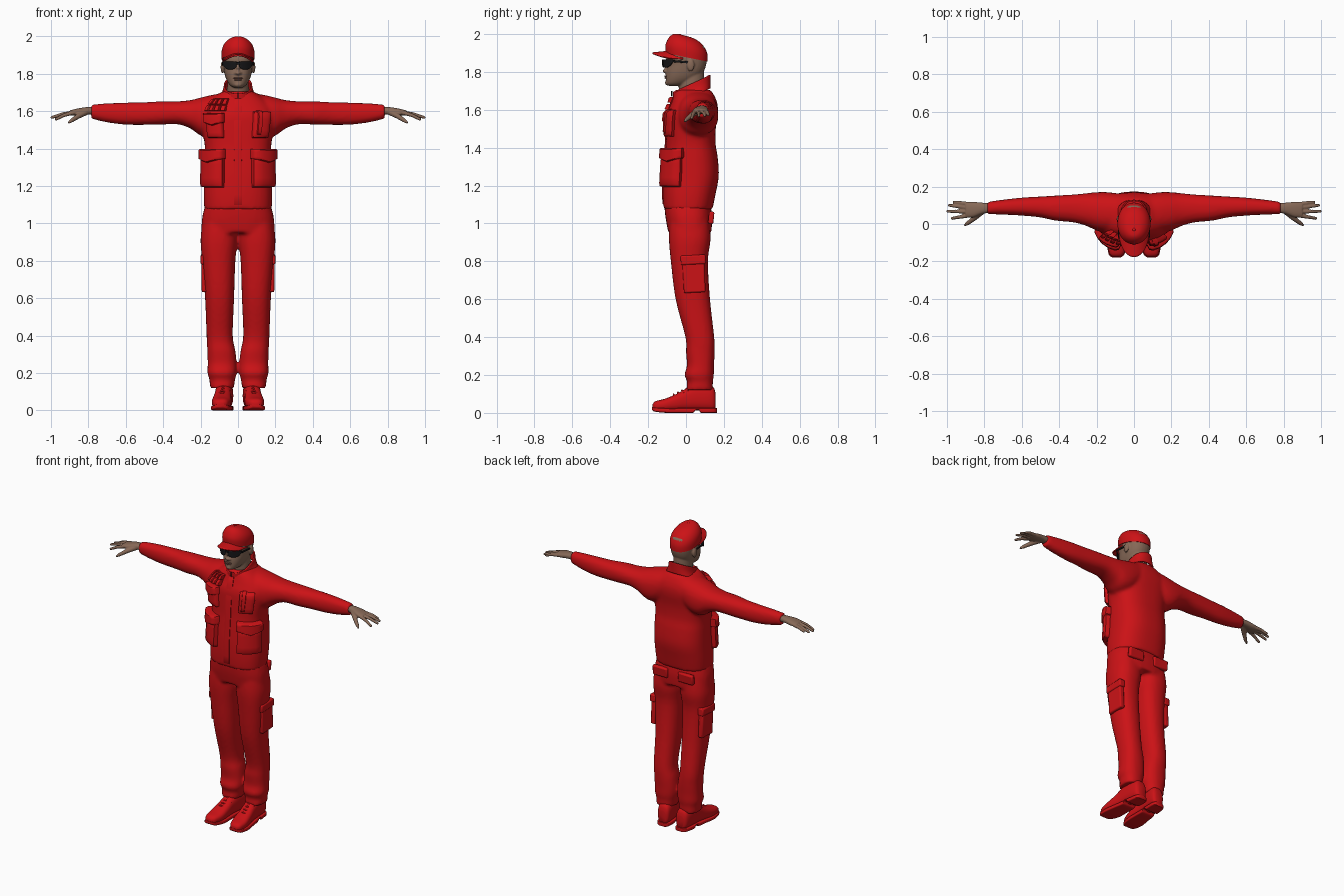
import bpy, bmesh, math
from mathutils import Vector, Matrix

if "Cube" in bpy.data.objects:
    bpy.data.objects.remove(bpy.data.objects["Cube"])


def material(name, rgb, rough=0.7):
    m = bpy.data.materials.new(name)
    m.use_nodes = True
    m.diffuse_color = (*rgb, 1)
    node = m.node_tree.nodes["Principled BSDF"]
    node.inputs["Base Color"].default_value = (*rgb, 1)
    node.inputs["Roughness"].default_value = rough
    return m


RED = material("red cloth", (0.6, 0.006, 0.008))
SKIN = material("brown skin", (0.24, 0.14, 0.095))
LIP = material("dark lip", (0.17, 0.08, 0.06))
BLACK = material("black plastic", (0.008, 0.008, 0.009))


def outline(ring, ang, n):
    """Point on a superellipse bounded by a0..a1 and b0..b1."""
    _, a0, a1, b0, b1 = ring
    c, s = math.cos(ang), math.sin(ang)
    return ((a0 + a1) / 2 + (a1 - a0) / 2 * math.copysign(abs(c) ** (2 / n), c),
            (b0 + b1) / 2 + (b1 - b0) / 2 * math.copysign(abs(s) ** (2 / n), s))


def smooth_rings(rings, steps=4):
    """Catmull-Rom resampling of a list of rings."""
    out, last = [], len(rings) - 1
    for i in range(last):
        p = [rings[max(0, min(last, i + k))] for k in (-1, 0, 1, 2)]
        for j in range(steps):
            t = j / steps
            out.append([(2 * b + (c - a) * t + (2 * a - 5 * b + 4 * c - d) * t * t
                         + (3 * b - a - 3 * c + d) * t ** 3) / 2 for a, b, c, d in zip(*p)])
    return out + [list(rings[-1])]


def skin_loops(bm, loops, cap=True):
    rows = [[bm.verts.new(p) for p in loop] for loop in loops]
    for r, q in zip(rows, rows[1:]):
        for i in range(len(r)):
            j = (i + 1) % len(r)
            bm.faces.new((r[i], r[j], q[j], q[i]))
    if cap:
        bm.faces.new(rows[0])
        bm.faces.new(rows[-1])


def loft(bm, axis, rings, n=2.3, k=32, cap=True):
    place = {"x": lambda t, a, b: (t, a, b), "y": lambda t, a, b: (a, t, b),
             "z": lambda t, a, b: (a, b, t)}[axis]
    skin_loops(bm, [[place(r[0], *outline(r, math.tau * i / k, n)) for i in range(k)]
                    for r in smooth_rings(rings)], cap)


def even(rows):
    """Rings symmetric in x, from (height, half width, front, back)."""
    return [(z, -w, w, f, b) for z, w, f, b in rows]


def tube(bm, pts, radii, k=10):
    pts = [Vector(p) for p in pts]
    loops = []
    for i, p in enumerate(pts):
        q = (pts[min(i + 1, len(pts) - 1)] - pts[max(i - 1, 0)]).to_track_quat("Z", "Y")
        loops.append([p + q @ Vector((radii[i] * math.cos(math.tau * j / k),
                                      radii[i] * math.sin(math.tau * j / k), 0)) for j in range(k)])
    skin_loops(bm, loops)


def ball(bm, loc, size):
    bmesh.ops.create_uvsphere(bm, u_segments=16, v_segments=10, radius=1,
                              matrix=Matrix.Translation(loc) @ Matrix.Diagonal((*size, 1)))


def box(bm, loc, size, tilt=0.0):
    bmesh.ops.create_cube(bm, size=1, matrix=Matrix.Translation(loc)
                          @ Matrix.Rotation(tilt, 4, "X") @ Matrix.Diagonal((*size, 1)))


def sheet(bm, f, us, vs):
    rows = [[bm.verts.new(f(u, v)) for u in us] for v in vs]
    for r, q in zip(rows, rows[1:]):
        for i in range(len(us) - 1):
            bm.faces.new((r[i], r[i + 1], q[i + 1], q[i]))


def mirror(bm):
    got = bmesh.ops.duplicate(bm, geom=bm.verts[:] + bm.edges[:] + bm.faces[:])["geom"]
    for v in got:
        if isinstance(v, bmesh.types.BMVert):
            v.co.x *= -1


def finish(name, bm, mat, voxel=0, thick=0, bevel=0, smooth=4):
    bmesh.ops.recalc_face_normals(bm, faces=bm.faces[:])
    mesh = bpy.data.meshes.new(name)
    bm.to_mesh(mesh)
    bm.free()
    ob = bpy.data.objects.new(name, mesh)
    bpy.context.collection.objects.link(ob)
    mesh.materials.append(mat)
    bpy.ops.object.select_all(action="DESELECT")
    bpy.context.view_layer.objects.active = ob
    ob.select_set(True)
    bpy.ops.object.shade_smooth_by_angle(angle=math.radians(50))
    if thick:
        ob.modifiers.new("thickness", "SOLIDIFY").thickness = thick
    if bevel:
        b = ob.modifiers.new("round edges", "BEVEL")
        b.width, b.segments = bevel, 2
    if voxel:
        r = ob.modifiers.new("fuse", "REMESH")
        r.mode, r.voxel_size, r.use_smooth_shade = "VOXEL", voxel, True
        s = ob.modifiers.new("soften", "SMOOTH")
        s.factor, s.iterations = 0.5, smooth
    return ob


# Jacket: sleeves and body fused into one garment
TORSO = even([(1.075, .18, -.118, .14), (1.15, .183, -.122, .155), (1.25, .18, -.12, .173),
              (1.35, .178, -.112, .167), (1.42, .178, -.106, .156), (1.5, .19, -.103, .157),
              (1.58, .2, -.098, .168), (1.63, .18, -.08, .166), (1.67, .14, -.066, .152),
              (1.705, .085, -.056, .13)])
bm = bmesh.new()
loft(bm, "x", [(.06, -.03, .16, 1.52, 1.7), (.14, -.045, .17, 1.47, 1.687), (.2, -.035, .17, 1.47, 1.673),
               (.25, -.012, .165, 1.505, 1.66), (.32, .008, .158, 1.53, 1.653), (.42, .018, .152, 1.528, 1.652),
               (.5, .035, .147, 1.527, 1.648), (.6, .045, .141, 1.528, 1.646), (.7, .05, .13, 1.54, 1.642),
               (.785, .053, .118, 1.56, 1.636)])
mirror(bm)
loft(bm, "z", TORSO, 2.5, 48)
finish("jacket", bm, RED, voxel=.011)

# Standing collar, higher at the back
bm = bmesh.new()
loft(bm, "z", even([(1.655, .1, -.068, .13), (1.69, .082, -.068, .13), (1.725, .075, -.07, .13)]), cap=False)
for v in bm.verts:
    v.co.z += .45 * v.co.y
finish("collar", bm, RED, thick=.008)

# Pockets that follow the curve of the jacket
FINE = smooth_rings(TORSO, 10)
EDGE = (0, .04, .12, .3, .5, .7, .88, .96, 1)


def patch(bm, a0, a1, z0, z1, thick, dip=0.0):
    def point(u, v):
        z = z0 + (z1 - z0) * v - dip * (1 - abs(2 * u - 1)) * (1 - v)
        ang = math.radians(a0 + (a1 - a0) * u)
        x, y = outline(min(FINE, key=lambda r: abs(r[0] - z)), ang, 2.5)
        rim = min(u, v, 1 - u, 1 - v)
        off = -.015 if rim <= 0 else thick * (.75 if rim < .1 else 1)
        return (x + off * math.cos(ang), y + off * math.sin(ang), z)
    sheet(bm, point, EDGE, EDGE)


bm = bmesh.new()
patch(bm, -72, -14, 1.19, 1.37, .034)
patch(bm, -74, -11, 1.345, 1.4, .044, .025)
mirror(bm)
finish("lower_pockets", bm, RED)

bm = bmesh.new()
patch(bm, -72, -38, 1.455, 1.6, .024)
patch(bm, -66, -58, 1.47, 1.605, .032)
finish("left_chest_pocket", bm, RED)

bm = bmesh.new()
patch(bm, -142, -108, 1.455, 1.56, .024)
patch(bm, -144, -106, 1.54, 1.59, .034, .02)
finish("right_chest_pocket", bm, RED)

bm = bmesh.new()
for row in range(2):
    for i in range(4):
        a = -142 + 10 * i
        patch(bm, a, a + 8, 1.6 + .036 * row, 1.632 + .036 * row, .026)
finish("shoulder_pouches", bm, RED)

bm = bmesh.new()
patch(bm, -94, -86, 1.08, 1.69, .005)
finish("zip_placket", bm, RED)
bm = bmesh.new()
box(bm, (0, -.075, 1.685), (.008, .006, .03))
finish("zip_pull", bm, BLACK, bevel=.002)

# Trousers: legs and hips fused
bm = bmesh.new()
loft(bm, "z", [(1.03, .01, .185, -.085, .12), (.92, .002, .2, -.09, .13), (.8, .014, .192, -.08, .116),
               (.6, .021, .176, -.055, .127), (.4, .028, .168, -.003, .149), (.32, .014, .164, .0, .151),
               (.25, .007, .162, .005, .148), (.2, .007, .163, -.008, .147), (.165, .016, .153, .006, .142),
               (.12, .022, .15, .0, .142)])
mirror(bm)
loft(bm, "z", even([(1.1, .175, -.115, .13), (1.03, .192, -.108, .138), (.95, .197, -.093, .134)]), 2.5)
finish("trousers", bm, RED, voxel=.011, smooth=3)

bm = bmesh.new()
box(bm, (.177, .042, .725), (.034, .115, .18), .05)
box(bm, (.179, .038, .808), (.042, .132, .05), .05)
mirror(bm)
finish("leg_pockets", bm, RED, bevel=.008)
bm = bmesh.new()
box(bm, (.095, .133, 1.03), (.11, .028, .065), -.1)
mirror(bm)
finish("back_pocket_flaps", bm, RED, bevel=.008)

# Boots: uppers, soles and laces, turned slightly outward


def foot(y, half, z0, z1):
    return (y, .08 - half, .08 + half, z0, z1)


def turn_out(bm):
    for v in bm.verts:
        v.co.x -= .08 * v.co.y
    mirror(bm)


bm = bmesh.new()
loft(bm, "y", [foot(-.176, .018, .02, .046), foot(-.16, .038, .012, .062), foot(-.11, .051, .01, .075),
               foot(-.05, .049, .01, .1), foot(.0, .045, .012, .128), foot(.05, .046, .012, .15),
               foot(.11, .046, .01, .15), foot(.145, .04, .01, .135), foot(.157, .025, .02, .1)], 2.6)
turn_out(bm)
finish("boots", bm, RED)
bm = bmesh.new()
loft(bm, "y", [foot(-.18, .02, .016, .032), foot(-.162, .042, .006, .028), foot(-.1, .056, .0, .025),
               foot(-.03, .052, .0, .025), foot(.035, .047, .0, .025), foot(.05, .047, .014, .025),
               foot(.07, .048, .014, .025), foot(.08, .048, .0, .025), foot(.145, .043, .0, .025),
               foot(.163, .026, .0, .025)], 6)
turn_out(bm)
finish("soles", bm, RED)
bm = bmesh.new()
for i in range(4):
    y, z = -.065 + .022 * i, .095 + .0105 * i
    tube(bm, [(.045, y + .012, z - .012), (.08, y, z + .002), (.115, y + .012, z - .012)], [.005] * 3, 8)
turn_out(bm)
finish("laces", bm, RED)

# Hands: palm, four fingers and a thumb
bm = bmesh.new()
loft(bm, "x", [(.76, .062, .11, 1.58, 1.622), (.81, .054, .114, 1.582, 1.622), (.86, .036, .118, 1.577, 1.614),
               (.9, .036, .116, 1.576, 1.604)])
for y0, tip in ((.107, (.965, .118, 1.572)), (.087, (.99, .1, 1.568)),
                (.066, (.998, .068, 1.566)), (.045, (.975, .03, 1.556))):
    base, end = Vector((.885, y0, 1.591)), Vector(tip)
    mid = base.lerp(end, .5) + Vector((0, 0, .005))
    tube(bm, [base, mid, end, end + (end - mid) * .1], [.0115, .01, .008, .003])
tube(bm, [(.81, .07, 1.597), (.855, .03, 1.573), (.89, .003, 1.55), (.908, -.008, 1.537)], [.018, .014, .011, .005])
mirror(bm)
finish("hands", bm, SKIN, voxel=.0045, smooth=2)

# Head with neck, nose, lips and ears
bm = bmesh.new()
loft(bm, "z", even([(1.64, .06, -.03, .1), (1.72, .058, -.038, .098), (1.8, .056, -.03, .095)]), 2)
loft(bm, "z", even([(1.726, .022, -.092, -.03), (1.738, .042, -.104, .01), (1.765, .06, -.107, .06),
                    (1.8, .072, -.106, .092), (1.84, .078, -.1, .107), (1.88, .081, -.104, .109),
                    (1.93, .072, -.08, .098), (1.965, .04, -.05, .06)]))
tube(bm, [(0, -.097, 1.865), (0, -.108, 1.83), (0, -.112, 1.806), (0, -.1, 1.793)], [.007, .011, .016, .008])
ball(bm, (0, -.095, 1.742), (.022, .016, .014))
for s in (-1, 1):
    ball(bm, (s * .012, -.104, 1.803), (.01, .01, .008))
    ball(bm, (s * .083, .025, 1.835), (.01, .02, .032))
finish("head", bm, SKIN, voxel=.005, smooth=2)
bm = bmesh.new()
ball(bm, (0, -.106, 1.776), (.026, .009, .005))
ball(bm, (0, -.105, 1.768), (.022, .009, .005))
finish("lips", bm, LIP)

# Sunglasses: wrapped lenses, bridge and temples
bm = bmesh.new()
STEPS = [i / 8 for i in range(9)]


def lens(u, v):
    x = .007 + .073 * u
    low = 1.823 + .022 * abs(2 * u - .9) ** 3
    return (x, -.122 + 8 * x * x, low + (1.866 - low) * v)


sheet(bm, lens, STEPS, STEPS)
mirror(bm)
finish("sunglass_lenses", bm, BLACK, thick=.005)
bm = bmesh.new()
box(bm, (.082, -.022, 1.853), (.006, .1, .011), -.08)
mirror(bm)
box(bm, (0, -.12, 1.856), (.024, .007, .012))
finish("sunglass_frame", bm, BLACK, bevel=.002)

# Cap: leaning crown, button and curved brim
bm = bmesh.new()
loft(bm, "z", even([(1.877, .087, -.106, .114), (1.915, .088, -.109, .113), (1.945, .081, -.1, .1),
                    (1.97, .063, -.085, .076), (1.986, .037, -.066, .036), (1.991, .008, -.045, -.015)]), 2.1, 40)
ball(bm, (0, -.03, 1.99), (.008, .008, .004))
for v in bm.verts:
    v.co.z -= .2 * v.co.y
finish("cap_crown", bm, RED)
bm = bmesh.new()


def brim(u, v):
    s = 2 * u - 1
    arc = math.sqrt(max(0, 1 - s * s))
    return (.084 * s, -.015 - .082 * arc - .08 * v * arc ** .8, 1.911 - .036 * s * s - .008 * v)


sheet(bm, brim, [i / 24 for i in range(25)], STEPS)
finish("cap_brim", bm, RED, thick=.009)
